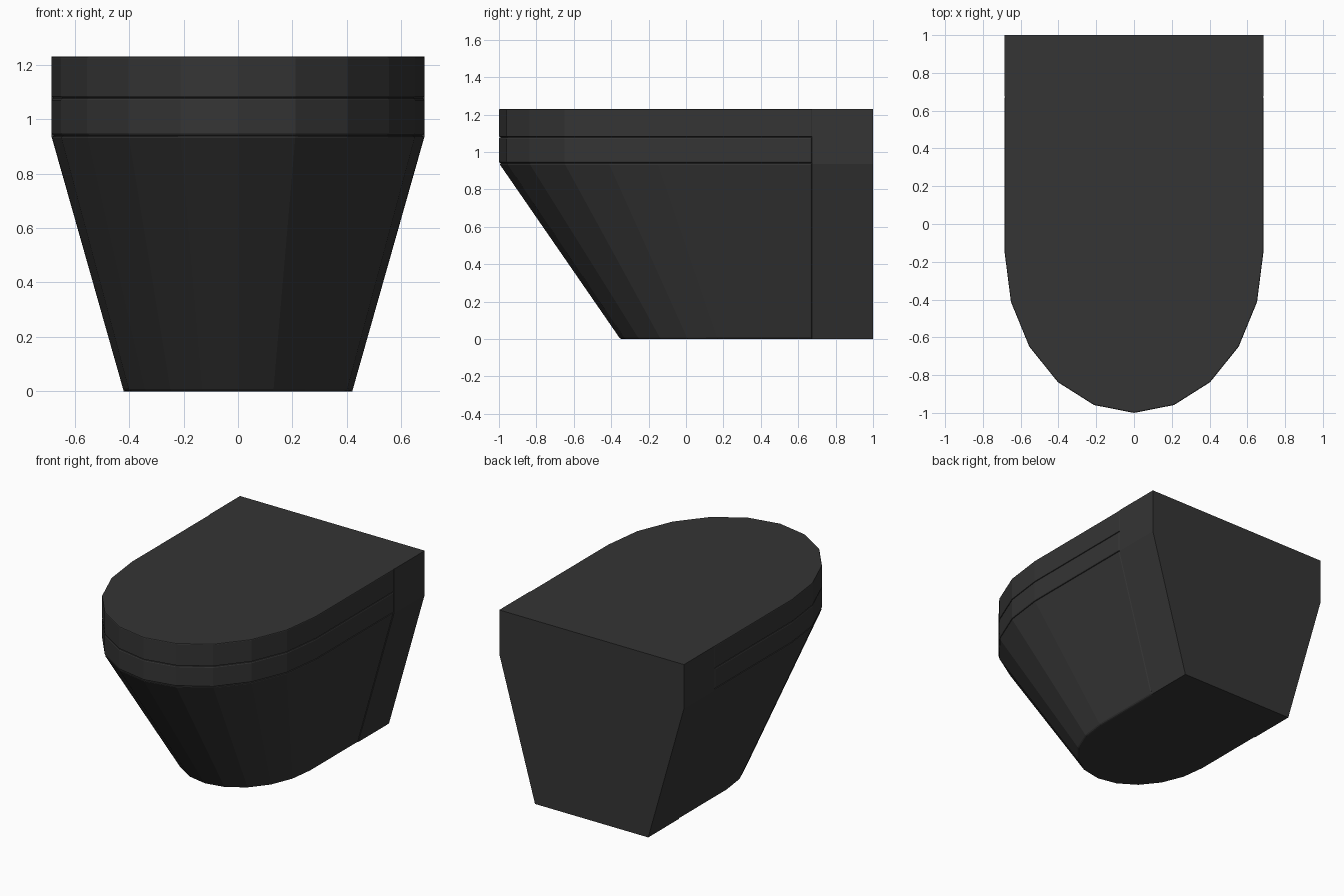
import bpy, bmesh, math

if "Cube" in bpy.data.objects:
    bpy.data.objects.remove(bpy.data.objects["Cube"])

W, BACK = 0.685, 0.675          # half width of the rim, rear end of the front parts
BASE = 0.42 / W                 # scale of the foot relative to the rim

mat = bpy.data.materials.new("dark_ceramic")
mat.diffuse_color = (0.035, 0.035, 0.035, 1)
mat.use_nodes = True
mat.node_tree.nodes["Principled BSDF"].inputs["Base Color"].default_value = mat.diffuse_color


def finish(name, bm):
    bmesh.ops.recalc_face_normals(bm, faces=bm.faces)
    me = bpy.data.meshes.new(name)
    bm.to_mesh(me)
    bm.free()
    me.materials.append(mat)
    ob = bpy.data.objects.new(name, me)
    bpy.context.collection.objects.link(ob)
    return ob


def outline(scale, centre_y):
    """D shape: half ellipse in ten segments with straight sides to the back."""
    arc = [math.pi * (1 + i / 10) for i in range(11)]
    pts = [(W * scale * math.cos(a), centre_y + 0.85 * scale * math.sin(a)) for a in arc]
    return pts + [(W * scale, BACK), (-W * scale, BACK)]


def loft(name, low, z0, high, z1, bevel=0.01):
    bm = bmesh.new()
    a = [bm.verts.new((x, y, z0)) for x, y in low]
    b = [bm.verts.new((x, y, z1)) for x, y in high]
    n = len(a)
    bm.faces.new(a[::-1])
    bm.faces.new(b)
    for i in range(n):
        j = (i + 1) % n
        bm.faces.new((a[i], a[j], b[j], b[i]))
    bmesh.ops.recalc_face_normals(bm, faces=bm.faces)
    # soften rims and rear corners, leaving the edges against the back panel's top and foot
    sharp = [e for e in bm.edges if e.calc_face_angle() > math.radians(30)
             and not all(abs(v.co.y - BACK) < 1e-4 for v in e.verts)]
    sharp += [e for e in bm.edges if all(abs(v.co.y - BACK) < 1e-4 for v in e.verts)
              and abs(e.verts[0].co.z - e.verts[1].co.z) > 0.01]
    bmesh.ops.bevel(bm, geom=sharp, offset=bevel, segments=2, profile=0.5, affect='EDGES')
    return finish(name, bm)


rim, foot = outline(1, -0.15), outline(BASE, 0.17)

# Tapered bowl, seat and lid
loft("bowl", foot, 0.0, rim, 0.94)
loft("seat", rim, 0.94, rim, 1.08)
loft("lid", rim, 1.08, rim, 1.23, 0.006)

# Rear mounting block: hexagonal section extruded to the wall
bm = bmesh.new()
half = [(W * BASE, 0.0), (W, 0.935), (W, 1.23)]
section = half + [(-x, z) for x, z in reversed(half)]
face = bm.faces.new([bm.verts.new((x, BACK, z)) for x, z in section])
ext = bmesh.ops.extrude_face_region(bm, geom=[face])
for v in (g for g in ext["geom"] if isinstance(g, bmesh.types.BMVert)):
    v.co.y = 1.0
if not face.is_valid or all(len(e.link_faces) == 2 for e in bm.edges):
    pass
else:
    bmesh.ops.holes_fill(bm, edges=bm.edges)
finish("back_block", bm)
